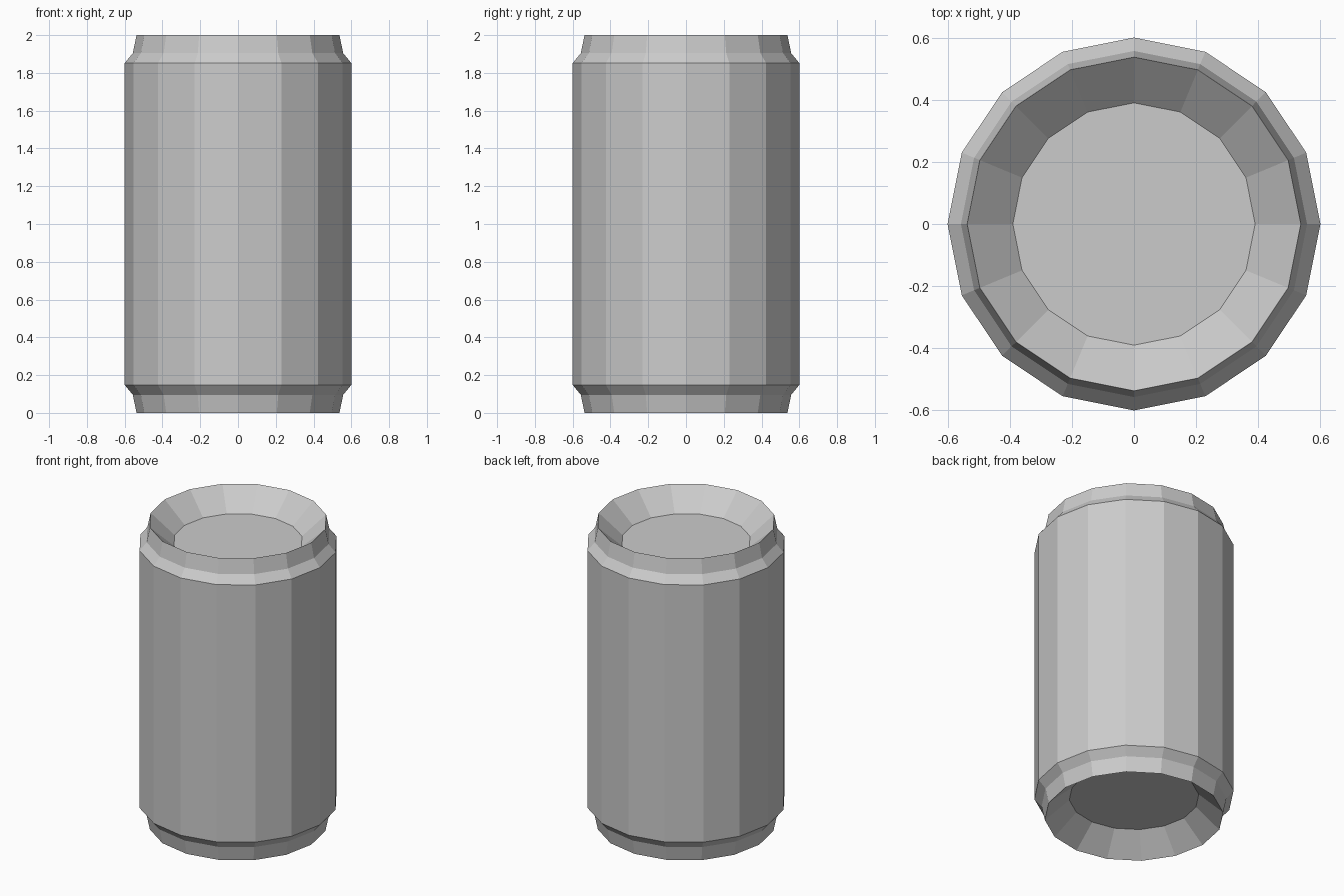
import bpy, bmesh
from math import cos, sin, tau

if "Cube" in bpy.data.objects:
    bpy.data.objects.remove(bpy.data.objects["Cube"])

SIDES = 16


def lathe(name, profile, cap_end=False):
    """Revolve (radius, z) points around z with flat facets."""
    bm = bmesh.new()
    rings = [[bm.verts.new((r * cos(tau * i / SIDES), r * sin(tau * i / SIDES), z))
              for i in range(SIDES)] for r, z in profile]
    for a, b in zip(rings, rings[1:]):
        for i in range(SIDES):
            j = (i + 1) % SIDES
            bm.faces.new((a[i], a[j], b[j], b[i]))
    if cap_end:
        bm.faces.new(rings[-1])
    mesh = bpy.data.meshes.new(name)
    bm.to_mesh(mesh)
    bm.free()
    obj = bpy.data.objects.new(name, mesh)
    bpy.context.collection.objects.link(obj)
    return obj


# Straight side wall
lathe("can_wall", [(0.6, 0.148), (0.6, 1.852)])

# Shoulder, neck, sloped rim and recessed disc: upper end
end_profile = [(0.6, 1.852), (0.557, 1.904), (0.537, 2.0), (0.39, 1.868)]
lathe("can_top", end_profile, cap_end=True)

# Same shape mirrored for the lower end
bottom = lathe("can_bottom", [(r, 2 - z) for r, z in end_profile], cap_end=True)
bottom.data.flip_normals()
